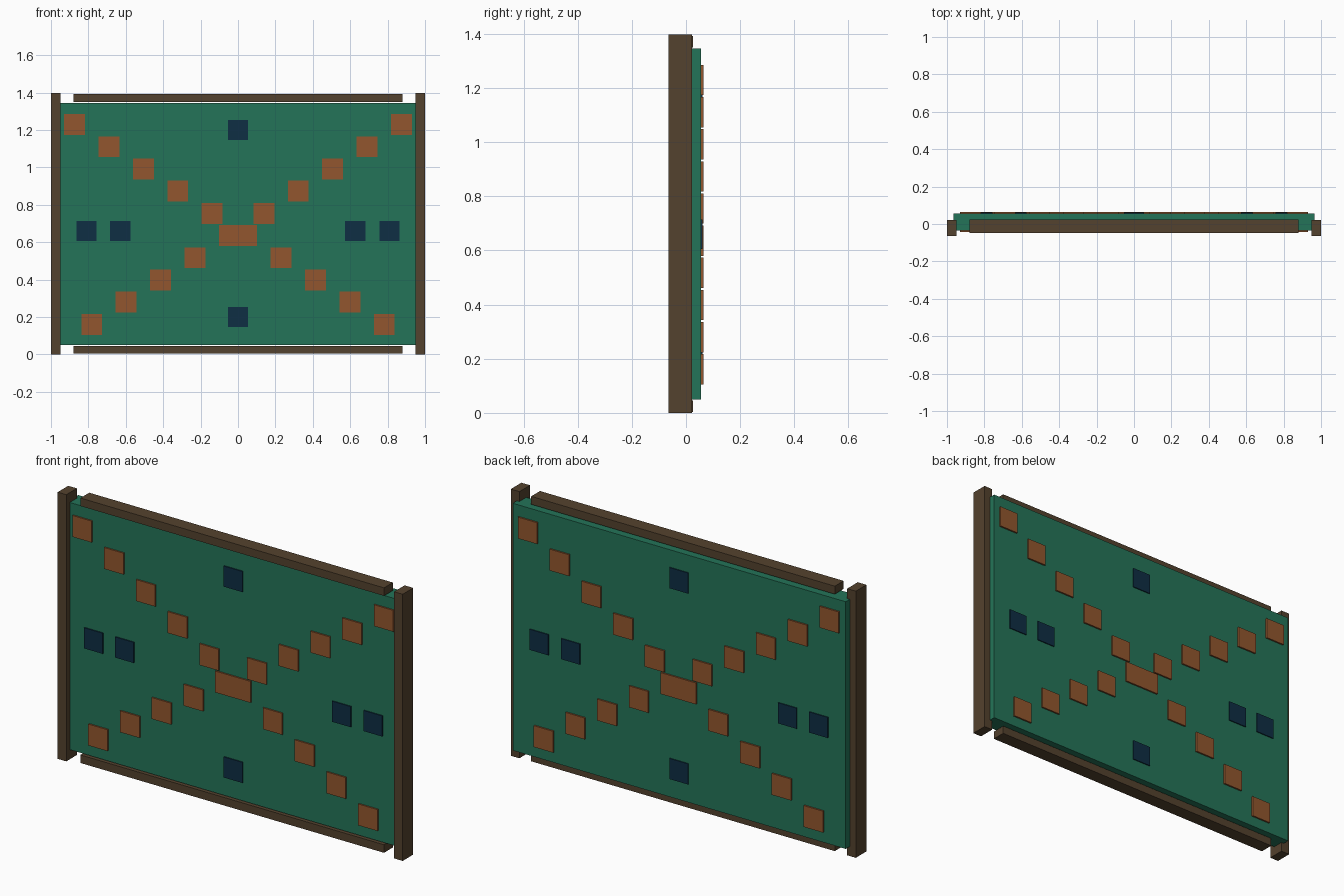
import bpy

if "Cube" in bpy.data.objects:
    bpy.data.objects.remove(bpy.data.objects["Cube"])


def material(name, srgb):
    m = bpy.data.materials.new(name)
    lin = [((c / 255 + 0.055) / 1.055) ** 2.4 for c in srgb]
    m.diffuse_color = (*lin, 1)
    m.use_nodes = True
    m.node_tree.nodes["Principled BSDF"].inputs["Base Color"].default_value = m.diffuse_color
    return m


WOOD = material("dark wood", (84, 66, 46))
GREEN = material("green board", (36, 116, 88))
ORANGE = material("burnt orange", (146, 86, 46))
NAVY = material("navy", (14, 46, 68))


def box(name, x, y, z, mat):
    """Box from (min, max) pairs on each axis."""
    ranges = (x, y, z)
    bpy.ops.mesh.primitive_cube_add(size=1, location=[(a + b) / 2 for a, b in ranges])
    ob = bpy.context.object
    ob.name = name
    ob.scale = [b - a for a, b in ranges]
    bpy.ops.object.transform_apply(location=False, rotation=False, scale=True)
    ob.data.materials.append(mat)
    return ob


def tile(name, x, z, size, front, back, mat):
    h = size / 2
    # thin plates on both faces of the board
    box(name + "_front", (x - h, x + h), (front, -0.035), (z - h, z + h), mat)
    box(name + "_back", (x - h, x + h), (0.056, back), (z - h, z + h), mat)


# board
box("board", (-0.965, 0.965), (-0.035, 0.056), (0.05, 1.345), GREEN)

# side posts
for side, s in (("left", -1), ("right", 1)):
    box(side + "_post", sorted((s * 0.95, s)), (-0.065, 0.0225), (0, 1.397), WOOD)

# top and bottom rails
for name, z in (("bottom_rail", 0.004), ("top_rail", 1.35)):
    box(name, (-0.88, 0.88), (-0.048, 0.025), (z, z + 0.042), WOOD)

# crossing diagonals of orange squares
for i in range(10):
    x, z = -0.782 + 0.184 * i, 0.161 + 0.1187 * i
    for side, s in (("left", 1), ("right", -1)):
        # the two central squares overlap: nudge one plate depth slightly
        d = 0.0002 if s < 0 else 0
        tile(f"{side}_diagonal_square_{i}", s * x, z, 0.112, -0.043 + d, 0.0645 - d, ORANGE)

# navy squares
for i, (x, z) in enumerate(((0, 1.2), (0, 0.2), (-0.81, 0.66), (-0.63, 0.66),
                            (0.627, 0.66), (0.81, 0.66))):
    tile(f"navy_square_{i}", x, z, 0.108, -0.041, 0.0615, NAVY)
